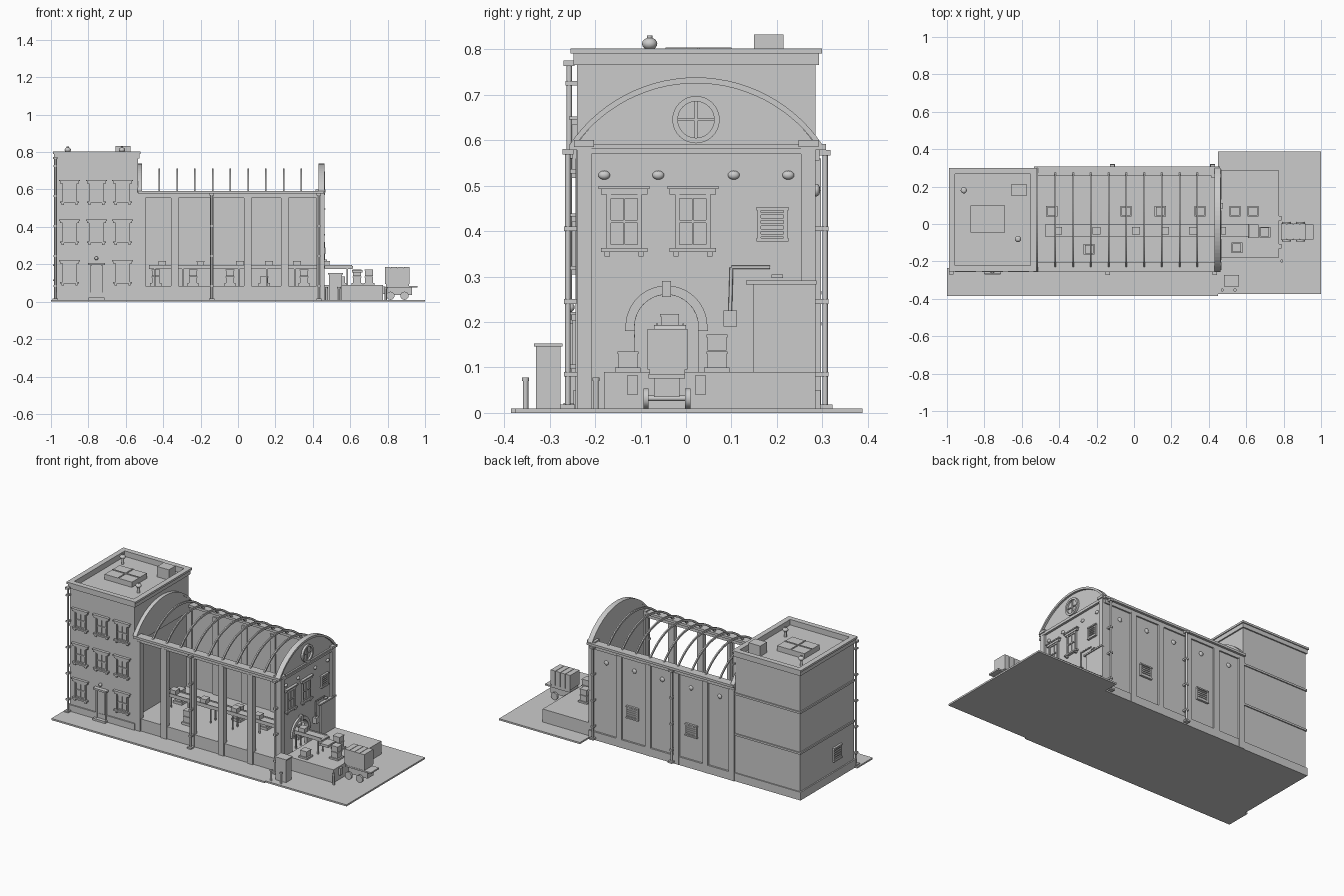
import bpy, bmesh
from math import sin, cos, pi, asin
from mathutils import Vector

if "Cube" in bpy.data.objects:
    bpy.data.objects.remove(bpy.data.objects["Cube"])


def mesh(name, verts, faces, smooth=False):
    me = bpy.data.meshes.new(name)
    me.from_pydata(verts, [], faces)
    bm = bmesh.new()
    bm.from_mesh(me)
    bmesh.ops.recalc_face_normals(bm, faces=bm.faces)
    bm.to_mesh(me)
    bm.free()
    for p in me.polygons:
        p.use_smooth = smooth and len(p.vertices) == 4
    ob = bpy.data.objects.new(name, me)
    bpy.context.collection.objects.link(ob)
    return ob


def prism(name, pts, x0, x1):
    """Extrude a (y, z) outline along x."""
    n = len(pts)
    v = [(x, y, z) for x in (x0, x1) for y, z in pts]
    f = [tuple(range(n)), tuple(range(2 * n - 1, n - 1, -1))]
    f += [(i, (i + 1) % n, n + (i + 1) % n, n + i) for i in range(n)]
    return mesh(name, v, f)


def box(name, x0, x1, y0, y1, z0, z1):
    return prism(name, [(y0, z0), (y1, z0), (y1, z1), (y0, z1)], x0, x1)


def cyl(name, a, b, r, n=12):
    """Cylinder between two points."""
    a, b = Vector(a), Vector(b)
    q = (b - a).to_track_quat('Z', 'Y')
    v = [p + q @ Vector((r * cos(2 * pi * i / n), r * sin(2 * pi * i / n), 0))
         for p in (a, b) for i in range(n)]
    f = [(i, (i + 1) % n, n + (i + 1) % n, n + i) for i in range(n)]
    return mesh(name, v, f + [tuple(range(n)), tuple(range(n, 2 * n))], True)


def ball(name, c, r, flat=(1, 1, 1)):
    bm = bmesh.new()
    bmesh.ops.create_uvsphere(bm, u_segments=12, v_segments=8, radius=r)
    me = bpy.data.meshes.new(name)
    bm.to_mesh(me)
    bm.free()
    me.shade_smooth()
    ob = bpy.data.objects.new(name, me)
    ob.location, ob.scale = c, flat
    bpy.context.collection.objects.link(ob)


# A wall is (axis, outward sign, plane position); u runs along it, d outward
TF, TL = ('y', -1, -.24), ('x', -1, -.975)
HB, HE = ('y', 1, .285), ('x', 1, .45)


def wbox(name, wall, u0, u1, d0, d1, z0, z1):
    ax, s, p = wall
    a, b = sorted((p + s * d0, p + s * d1))
    if ax == 'y':
        return box(name, u0, u1, a, b, z0, z1)
    return box(name, a, b, u0, u1, z0, z1)


def window(wall, u, z0, z1, w):
    h, zm = w / 2, (z0 + z1) / 2
    wbox('window_pane', wall, u - h, u + h, -.005, .002, z0, z1)
    for s in (-1, 1):
        c = u + s * (h - .005)
        wbox('window_jamb', wall, c - .005, c + .005, 0, .01, z0, z1)
        c = u + s * (h - .002)
        wbox('sill_bracket', wall, c - .006, c + .006, 0, .012, z0 - .018, z0 - .008)
    for n, z, t in (('head', z1 - .004, .004), ('meeting_rail', zm, .003), ('bottom', z0 + .004, .004)):
        wbox('window_' + n, wall, u - h, u + h, 0, .008, z - t, z + t)
    wbox('window_mullion', wall, u - .002, u + .002, 0, .006, z0, z1)
    wbox('window_sill', wall, u - h - .012, u + h + .012, 0, .016, z0 - .008, z0 + .001)
    wbox('window_lintel', wall, u - h - .012, u + h + .012, 0, .012, z1, z1 + .012)
    wbox('lintel_cap', wall, u - h - .017, u + h + .017, 0, .017, z1 + .012, z1 + .019)


def louver(wall, u, z0, z1, w):
    h = w / 2
    wbox('vent_panel', wall, u - h, u + h, 0, .004, z0, z1)
    for s in (-1, 1):
        c = u + s * h
        wbox('vent_side', wall, c - .004, c + .004, 0, .01, z0, z1)
    for i in range(5):
        z = z0 + (z1 - z0) * (i + .5) / 5
        wbox('vent_slat', wall, u - h, u + h, 0, .009, z - .004, z + .002)
    wbox('vent_top', wall, u - h - .006, u + h + .006, 0, .013, z1, z1 + .008)
    wbox('vent_bottom', wall, u - h - .006, u + h + .006, 0, .013, z0 - .008, z0)


def downpipe(x, y, ztop, wy):
    cyl('downpipe', (x, y, .01), (x, y, ztop), .006)
    box('rain_hopper', x - .012, x + .012, y - .012, y + .012, ztop - .012, ztop)
    box('pipe_shoe', x - .014, x + .014, y - .016, y + .016, .008, .018)
    z = .08
    while z < ztop - .05:
        box('pipe_bracket', x - .009, x + .009, min(y - .008, wy), max(y + .008, wy), z, z + .01)
        z += .16


def arc(cy, ztop, half, rise, n=28):
    """Segmental arch points from +y to -y."""
    r = (half * half + rise * rise) / (2 * rise)
    a = asin(half / r)
    return [(cy + r * sin(a - 2 * a * i / n), ztop - r + r * cos(a - 2 * a * i / n)) for i in range(n + 1)]


def ring(name, c, r0, r1, x0, x1, a0=0, a1=2 * pi, n=32):
    """Flat band around the x direction, open or closed."""
    full = a1 - a0 > 6.2
    m = n if full else n + 1
    an = [a0 + (a1 - a0) * i / n for i in range(m)]
    v = [(x, c[0] + r * cos(a), c[1] + r * sin(a)) for a in an
         for x, r in ((x0, r0), (x1, r0), (x1, r1), (x0, r1))]
    f = [(4 * i + k, 4 * i + (k + 1) % 4, 4 * ((i + 1) % m) + (k + 1) % 4, 4 * ((i + 1) % m) + k)
         for i in range(n) for k in range(4)]
    if not full:
        f += [(0, 1, 2, 3), tuple(4 * n + k for k in range(4))]
    return mesh(name, v, f)


# Ground: pavement and yard
box('pavement', -1, .45, -.385, -.235, 0, .01)
box('yard', .45, 1, -.375, .388, 0, .01)

# Tower body, plinth, bands, parapet
box('tower_body', -.975, -.535, -.24, .285, 0, .768)
box('tower_plinth', -.983, -.53, -.248, .292, 0, .05)
for z in (.28, .53):
    box('band_left', -.982, -.972, -.24, .292, z, z + .012)
    box('band_back', -.982, -.535, .28, .292, z, z + .012)
for z0, z1, o in ((.765, .79, .008), (.79, .802, .014)):
    box('parapet_front', -.975 - o, -.535 + o, -.24 - o, -.222, z0, z1)
    box('parapet_back', -.975 - o, -.535 + o, .267, .285 + o, z0, z1)
    box('parapet_left', -.975 - o, -.957, -.222, .267, z0, z1)
    box('parapet_right', -.553, -.535 + o, -.222, .267, z0, z1)
# Tower roof: skylight, chimney, vents
box('skylight', -.875, -.69, -.045, .1, .765, .8)
box('skylight_bar_x', -.875, -.69, .024, .031, .8, .804)
box('skylight_bar_y', -.786, -.779, -.045, .1, .8, .804)
box('chimney', -.655, -.575, .15, .215, .765, .832)
for x, y in ((-.91, .18), (-.62, -.08)):
    cyl('vent_stem', (x, y, .765), (x, y, .81), .008)
    ball('vent_cowl', (x, y, .812), .017, (1, 1, .8))
    cyl('vent_tip', (x, y, .82), (x, y, .83), .006)
# Tower openings
for x in (-.9, -.757, -.617):
    for z in (.105, .322, .535):
        if not (x == -.757 and z < .2):
            window(TF, x, z, z + .098, .078)
wbox('front_door', TF, -.79, -.724, 0, .006, .02, .192)
for x in (-.79, -.73):
    wbox('door_jamb', TF, x, x + .008, 0, .014, .01, .195)
wbox('door_hood', TF, -.802, -.712, 0, .025, .195, .206)
wbox('door_step', TF, -.8, -.714, 0, .03, 0, .022)
ball('door_lamp', (-.757, -.255, .232), .01)
louver(TL, -.07, .12, .19, .07)
downpipe(-.977, -.257, .775, -.24)

# Hall: raised floor, back wall, front frame
box('hall_floor', -.535, .45, -.235, .285, 0, .085)
box('hall_back_wall', -.535, .45, .268, .285, .085, .58)
box('back_plinth', -.535, .455, .28, .296, 0, .05)
for n, y0, y1 in (('front', -.25, -.21), ('back', .262, .302)):
    box(n + '_eaves_beam', -.535, .45, y0 + .008, y1 - .008, .555, .582)
    box(n + '_gutter', -.535, .46, y0 - .006, y1 + .006, .578, .592)
for x in (-.515, -.337, -.14, .053, .25):
    w = .01 if x == -.14 else .02
    box('front_column', x - w, x + w, -.243, -.212, .01, .56)
    box('back_pilaster', x - .018, x + .018, .26, .297, 0, .56)
for x in (-.14, .433):
    downpipe(x, -.26, .58, -.24)
for x in (-.115, .42):
    downpipe(x, .306, .578, .285)
for x in (-.43, -.235, -.04, .15, .34):
    ball('wall_anchor', (x, .287, .49), .014, (1, .6, 1))
for x in (.16, -.24):
    louver(HB, x, .2, .26, .07)

# Roof ribs
out, inn = arc(.022, .712, .262, .132), arc(.022, .7, .25, .122)
for i in range(9):
    x = -.42 + i * .0948
    prism('roof_rib', out + inn[::-1], x - .004, x + .004)

# Gables: end wall with arched gateway, and wall against the tower
top = arc(.022, .728, .263, .138)
gc = (-.043, .19)
gate = [(gc[0] + .07 * cos(pi - pi * i / 16), gc[1] + .07 * sin(pi - pi * i / 16)) for i in range(17)]
prism('end_wall', [(-.24, .08), (-.113, .08)] + gate + [(.027, .08), (.285, .08)] + top, .432, .45)
prism('inner_gable', [(-.24, .55), (.285, .55)] + top, -.535, -.515)
hood = arc(.022, .738, .278, .148) + arc(.022, .725, .268, .14)[::-1]
prism('end_hood', hood, .43, .462)
prism('inner_hood', hood, -.537, -.512)
for y in (-.24, .253):
    wbox('corner_pier', HE, y, y + .032, -.03, .012, 0, .588)
    wbox('pier_cap', HE, y - .006, y + .038, -.035, .018, .585, .6)
wbox('end_cornice', HE, -.22, .265, 0, .014, .57, .582)
wbox('end_band', HE, -.22, .265, 0, .01, .582, .59)
ring('gate_surround', gc, .07, .09, .43, .462, -.05, pi + .05)
wbox('keystone', HE, -.053, -.033, 0, .018, .255, .29)
for s in (-1, 1):
    c = gc[0] + s * .08
    wbox('gate_impost', HE, c - .011, c + .011, 0, .014, .18, .192)
# Round window
ring('round_window_frame', (.022, .645), .04, .052, .44, .464)
cyl('round_window_glass', (.44, .022, .645), (.453, .022, .645), .042, 32)
wbox('round_window_bar', HE, -.018, .062, 0, .008, .642, .648)
wbox('round_window_post', HE, .019, .025, 0, .008, .605, .685)
for y in (-.18, -.061, .105, .225):
    ball('end_anchor', (.452, y, .523), .013, (.7, 1, .75))
for y in (-.136, .015):
    window(HE, y, .362, .48, .078)
louver(HE, .19, .385, .445, .058)

# Sliding door with counterweight
wbox('sliding_door', HE, .147, .283, 0, .012, .09, .282)
wbox('door_rail', HE, .132, .287, 0, .018, .282, .291)
wbox('door_pulley', HE, .188, .213, 0, .014, .297, .304)
for a, b in (((.46, .185, .32), (.46, .1, .32)), ((.46, .1, .32), (.46, .097, .22))):
    cyl('counterweight_rope', a, b, .004, 8)
wbox('counterweight', HE, .083, .112, 0, .025, .19, .225)

# Loading dock
box('loading_dock', .45, .775, -.18, .285, 0, .09)
for y in (-.118, .032):
    box('dock_buffer', .775, .788, y - .012, y + .012, .04, .082)

# Conveyor and goods
box('conveyor_belt', -.475, .61, -.063, -.007, .178, .19)
for y in (-.066, -.008):
    box('conveyor_rail', -.475, .61, y, y + .004, .175, .197)
cyl('conveyor_drum', (.607, -.07, .184), (.607, 0, .184), .009)
for x in (-.45, -.3, -.15, 0, .15, .3, .43, .58):
    for y in (-.06, -.014):
        box('conveyor_leg', x, x + .008, y, y + .006, .08, .178)
box('chute', .61, .665, -.075, -.002, .155, .17)


def crate(x, y, z, w=.042, h=.035):
    a = w / 2
    box('crate', x - a, x + a, y - a, y + a, z, z + h - .006)
    box('crate_lid', x - a - .002, x + a + .002, y - a - .002, y + a + .002, z + h - .006, z + h)


for x in (-.405, -.2, .01, .165, .315, .47):
    crate(x, -.036, .19, .038, .028)
for x, y, n in ((-.44, .068, 2), (-.24, -.135, 2), (-.043, .068, 2), (.14, .068, 1), (.353, .068, 2),
                (.54, .068, 1), (.636, .068, 2), (.55, -.128, 1), (.7, -.043, 2)):
    box('pallet', x - .03, x + .03, y - .028, y + .028, .085, .1)
    for i in range(n):
        crate(x, y, .1 + i * .037)

# Cart with stacked load
box('cart_deck', .79, .96, -.082, -.002, .076, .085)
box('cart_chassis', .8, .93, -.07, -.014, .035, .076)
for i in range(4):
    x = .785 + i * .034
    box('cart_load', x, x + .031, -.085, .003, .095, .185)
box('load_core', .79, .915, -.08, -.002, .085, .18)
for x in (.815, .89):
    for y in (-.088, .004):
        cyl('cart_wheel', (x, y - .006, .032), (x, y + .006, .032), .022, 16)
    cyl('cart_axle', (x, -.09, .032), (x, .006, .032), .006, 8)

# Yard bin and bollards
box('yard_bin', .487, .557, -.33, -.276, .01, .146)
box('yard_bin_lid', .482, .562, -.334, -.272, .146, .153)
for x, y in ((.472, -.353), (.54, -.353), (.79, -.198)):
    cyl('bollard', (x, y, .01), (x, y, .072), .006)
    cyl('bollard_cap', (x, y, .07), (x, y, .078), .008)
